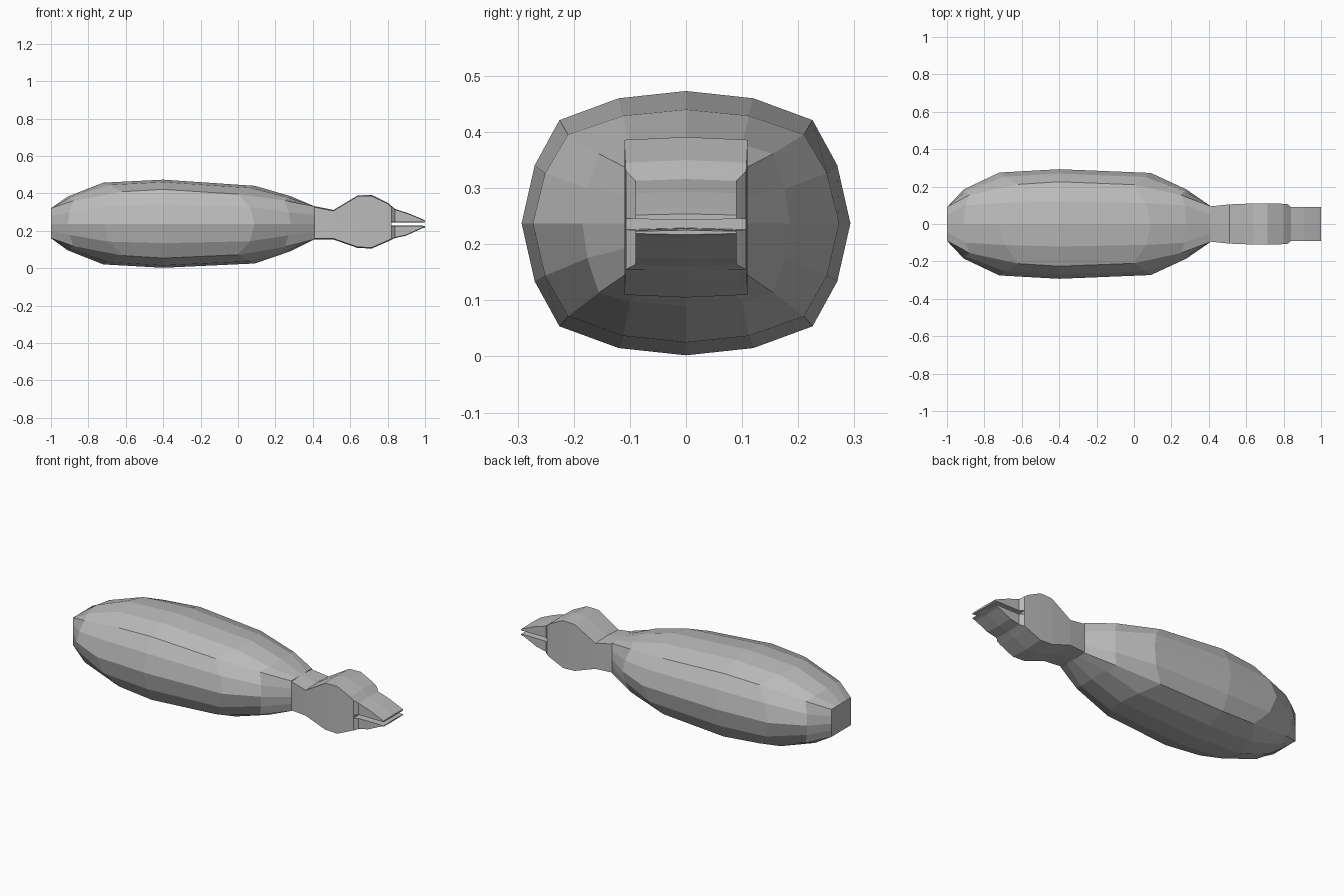
import bpy, bmesh

if "Cube" in bpy.data.objects:
    bpy.data.objects.remove(bpy.data.objects["Cube"])

MID = 0.237
grey = bpy.data.materials.new("plain grey")
grey.diffuse_color = (0.5, 0.5, 0.5, 1)
grey.use_nodes = True
grey.node_tree.nodes["Principled BSDF"].inputs["Base Color"].default_value = grey.diffuse_color


def loft(name, rings):
    """Skin a list of equal-length point rings and cap both ends."""
    bm = bmesh.new()
    rows = [[bm.verts.new(p) for p in ring] for ring in rings]
    n = len(rows[0])
    for a, b in zip(rows, rows[1:]):
        for i in range(n):
            j = (i + 1) % n
            bm.faces.new((a[i], a[j], b[j], b[i]))
    bm.faces.new(rows[0])
    bm.faces.new(rows[-1])
    bmesh.ops.recalc_face_normals(bm, faces=bm.faces)
    mesh = bpy.data.meshes.new(name)
    bm.to_mesh(mesh)
    bm.free()
    mesh.materials.append(grey)
    obj = bpy.data.objects.new(name, mesh)
    bpy.context.collection.objects.link(obj)
    return obj


# quarter outlines of the 16-sided body section: (sideways, up, corner weight)
ROUND = [(0, 1, 0), (.41, .945, .3), (.77, .78, 1), (.92, .44, .3), (1, 0, 0)]
SOFT = [(0, 1, 0), (.54, .95, .3), (.84, .84, 1), (.95, .42, .3), (1, 0, 0)]
SQUARE = [(0, 1, 0), (.5, 1, 0), (1, 1, 0), (1, .5, 0), (1, 0, 0)]


def body_ring(x, w, top, bottom, quarter, shift):
    """Full ring from a quarter outline; corners slide along x by shift."""
    half = quarter + [(a, -b, c) for a, b, c in quarter[-2::-1]]
    full = half + [(-a, b, c) for a, b, c in half[-2:0:-1]]
    return [(x + shift * c, a * w,
             MID + b * ((top - MID) if b > 0 else (MID - bottom)))
            for a, b, c in full]


# body: blunt tail, full belly, tapering to the neck
loft("body", [body_ring(*r) for r in (
    (-1.00, .090, .320, .160, SQUARE, 0),
    (-0.91, .185, .383, .095, SOFT, .03),
    (-0.72, .275, .457, .020, ROUND, .10),
    (-0.40, .293, .473, .002, ROUND, 0),
    (0.09, .273, .440, .025, ROUND, -.09),
    (0.28, .185, .385, .090, SOFT, -.03),
    (0.41, .095, .330, .155, SQUARE, 0))])


def box_ring(x, w, top, bottom, crown=.005):
    """Six-point section with a slight ridge along the middle."""
    return [(x, -w, top - crown), (x, 0, top), (x, w, top - crown),
            (x, w, bottom + crown), (x, 0, bottom), (x, -w, bottom + crown)]


# neck and head
loft("neck_and_head", [box_ring(*r) for r in (
    (0.40, .093, .333, .154),
    (0.51, .105, .311, .153),
    (0.64, .110, .389, .108),
    (0.715, .110, .391, .105),
    (0.80, .108, .350, .142),
    (0.82, .107, .333, .152))])

# upper and lower bill, with an open slit between
loft("upper_bill", [box_ring(*r) for r in (
    (0.82, .107, .333, .243, .003),
    (0.84, .090, .316, .243, .003),
    (0.91, .090, .294, .243, .003),
    (0.98, .090, .264, .243, .003),
    (1.00, .090, .254, .243, .002))])
loft("lower_bill", [box_ring(*r) for r in (
    (0.82, .107, .229, .152, .003),
    (0.84, .090, .228, .161, .003),
    (0.90, .090, .228, .174, .003),
    (0.98, .090, .228, .211, .003),
    (1.00, .090, .225, .217, .002))])
